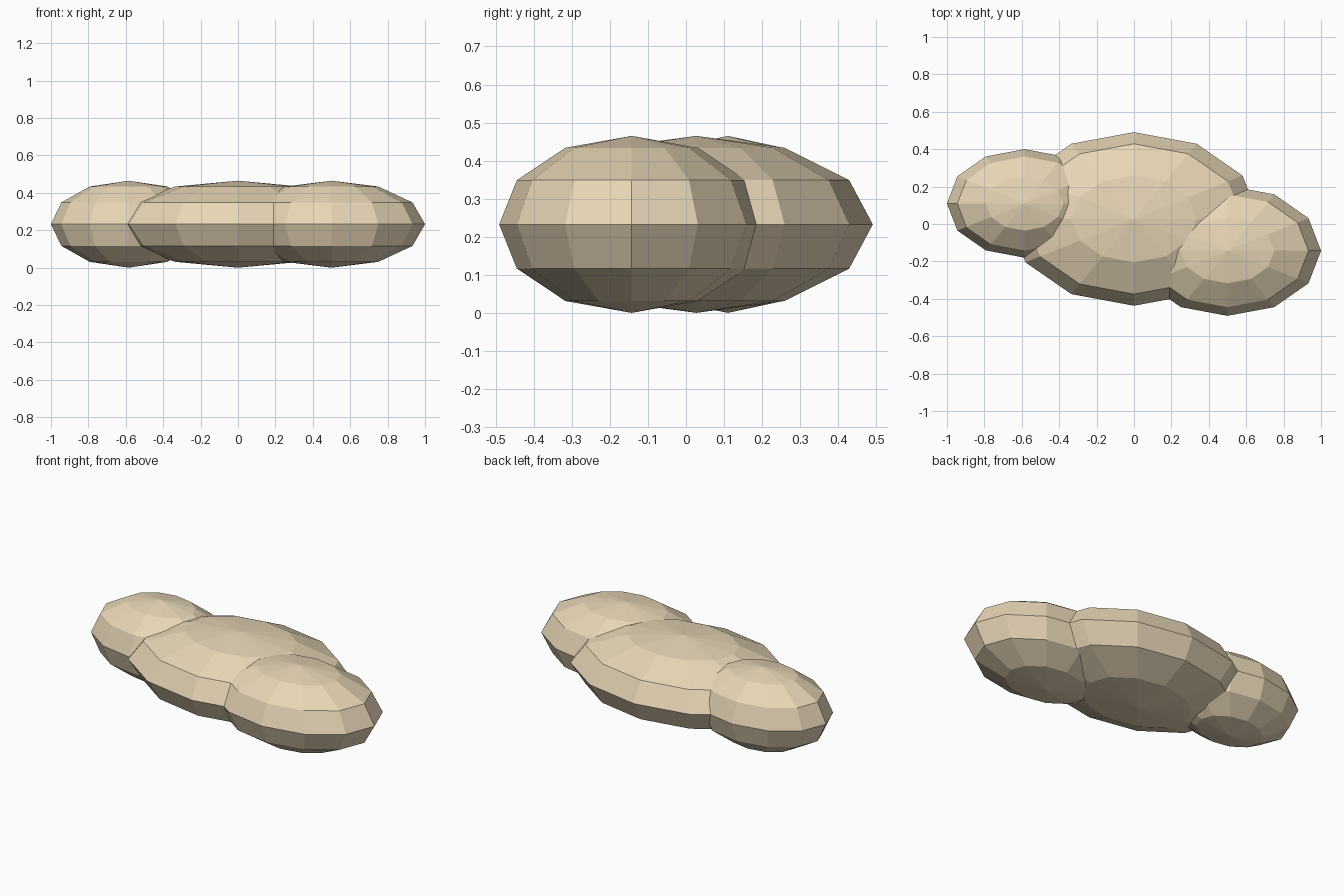
import bpy

if "Cube" in bpy.data.objects:
    bpy.data.objects.remove(bpy.data.objects["Cube"])

# Shared sandy colour
sand = bpy.data.materials.new("sand")
sand.diffuse_color = (0.80, 0.67, 0.47, 1)
sand.use_nodes = True
sand.node_tree.nodes["Principled BSDF"].inputs["Base Color"].default_value = sand.diffuse_color

HALF_HEIGHT = 0.2325


def lobe(name, x, y, rx, ry):
    """Flattened low-poly ball resting on the ground."""
    bpy.ops.mesh.primitive_uv_sphere_add(segments=12, ring_count=6, radius=1,
                                         location=(x, y, HALF_HEIGHT))
    ob = bpy.context.object
    ob.name = name
    ob.scale = (rx, ry, HALF_HEIGHT)
    bpy.ops.object.transform_apply(location=False, rotation=False, scale=True)
    bpy.ops.object.shade_flat()
    ob.data.materials.append(sand)


# Large middle lobe with a smaller one overlapping each end
lobe("middle_lobe", 0.0, 0.027, 0.67, 0.464)
lobe("right_lobe", 0.5, -0.143, 0.5, 0.348)
lobe("left_lobe", -0.585, 0.11, 0.415, 0.29)
